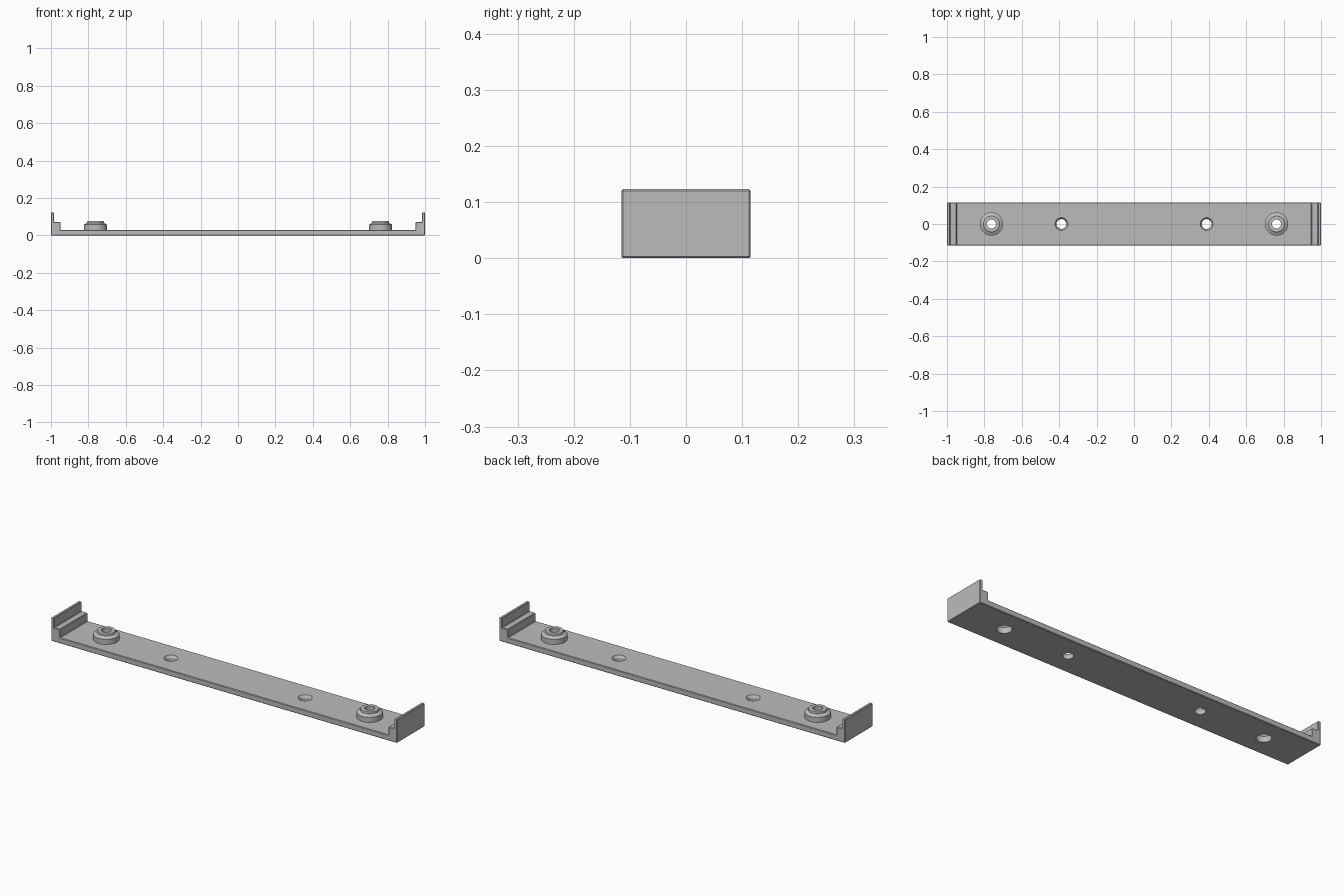
import bpy, bmesh, math

cube = bpy.data.objects.get("Cube")
if cube:
    bpy.data.objects.remove(cube, do_unlink=True)

grey = bpy.data.materials.new("light grey")
grey.use_nodes = True
colour = (0.5, 0.5, 0.5, 1)
grey.diffuse_color = colour
grey.node_tree.nodes["Principled BSDF"].inputs["Base Color"].default_value = colour

HALF_WIDTH = 0.115


def finish(bm, name):
    bmesh.ops.recalc_face_normals(bm, faces=bm.faces)
    mesh = bpy.data.meshes.new(name)
    bm.to_mesh(mesh)
    bm.free()
    mesh.materials.append(grey)
    obj = bpy.data.objects.new(name, mesh)
    bpy.context.collection.objects.link(obj)
    return obj


def lathe(name, x, profile, sides=48):
    """Solid of revolution about a vertical axis at x, from (radius, z) rings."""
    bm = bmesh.new()
    rings = []
    for r, z in profile:
        angles = [2 * math.pi * i / sides for i in range(sides)]
        rings.append([bm.verts.new((x + r * math.cos(a), r * math.sin(a), z)) for a in angles])
    for low, high in zip(rings, rings[1:]):
        for i in range(sides):
            j = (i + 1) % sides
            bm.faces.new((low[i], low[j], high[j], high[i]))
    bm.faces.new(rings[0])
    bm.faces.new(rings[-1])
    return finish(bm, name)


def apply_modifier(obj, kind, **settings):
    mod = obj.modifiers.new(kind.title(), kind)
    for key, value in settings.items():
        setattr(mod, key, value)
    bpy.context.view_layer.objects.active = obj
    bpy.ops.object.modifier_apply(modifier=mod.name)


def combine(obj, other, operation):
    apply_modifier(obj, "BOOLEAN", object=other, operation=operation, solver="EXACT")
    bpy.data.objects.remove(other, do_unlink=True)


# Plate with stepped, upturned ends: half profile mirrored, then extruded
half = [(1, 0), (1, 0.123), (0.984, 0.123), (0.984, 0.073), (0.95, 0.073), (0.95, 0.03)]
outline = half + [(-x, z) for x, z in reversed(half)]
bm = bmesh.new()
face = bm.faces.new([bm.verts.new((x, -HALF_WIDTH, z)) for x, z in outline])
extruded = bmesh.ops.extrude_face_region(bm, geom=[face])["geom"]
bmesh.ops.translate(bm, vec=(0, 2 * HALF_WIDTH, 0),
                    verts=[v for v in extruded if isinstance(v, bmesh.types.BMVert)])
bracket = finish(bm, "bracket")
apply_modifier(bracket, "BEVEL", width=0.003, segments=1, limit_method="ANGLE")

for x in (-0.762, 0.762):
    # Raised mounting boss with a sloped shoulder
    boss = lathe("boss", x, [(0.062, 0.015), (0.062, 0.057), (0.045, 0.067),
                             (0.045, 0.073), (0.043, 0.076)])
    combine(bracket, boss, "UNION")
    # Through hole, wider underneath
    hole = lathe("boss_hole", x, [(0.036, -0.02), (0.036, 0.03), (0.024, 0.042), (0.024, 0.1)])
    combine(bracket, hole, "DIFFERENCE")

# Countersunk screw holes
for x in (-0.388, 0.388):
    hole = lathe("screw_hole", x, [(0.026, -0.02), (0.026, 0.018), (0.034, 0.03), (0.034, 0.06)])
    combine(bracket, hole, "DIFFERENCE")

bpy.ops.object.select_all(action="DESELECT")
bracket.select_set(True)
bpy.context.view_layer.objects.active = bracket
bpy.ops.object.shade_smooth_by_angle(angle=math.radians(25))
